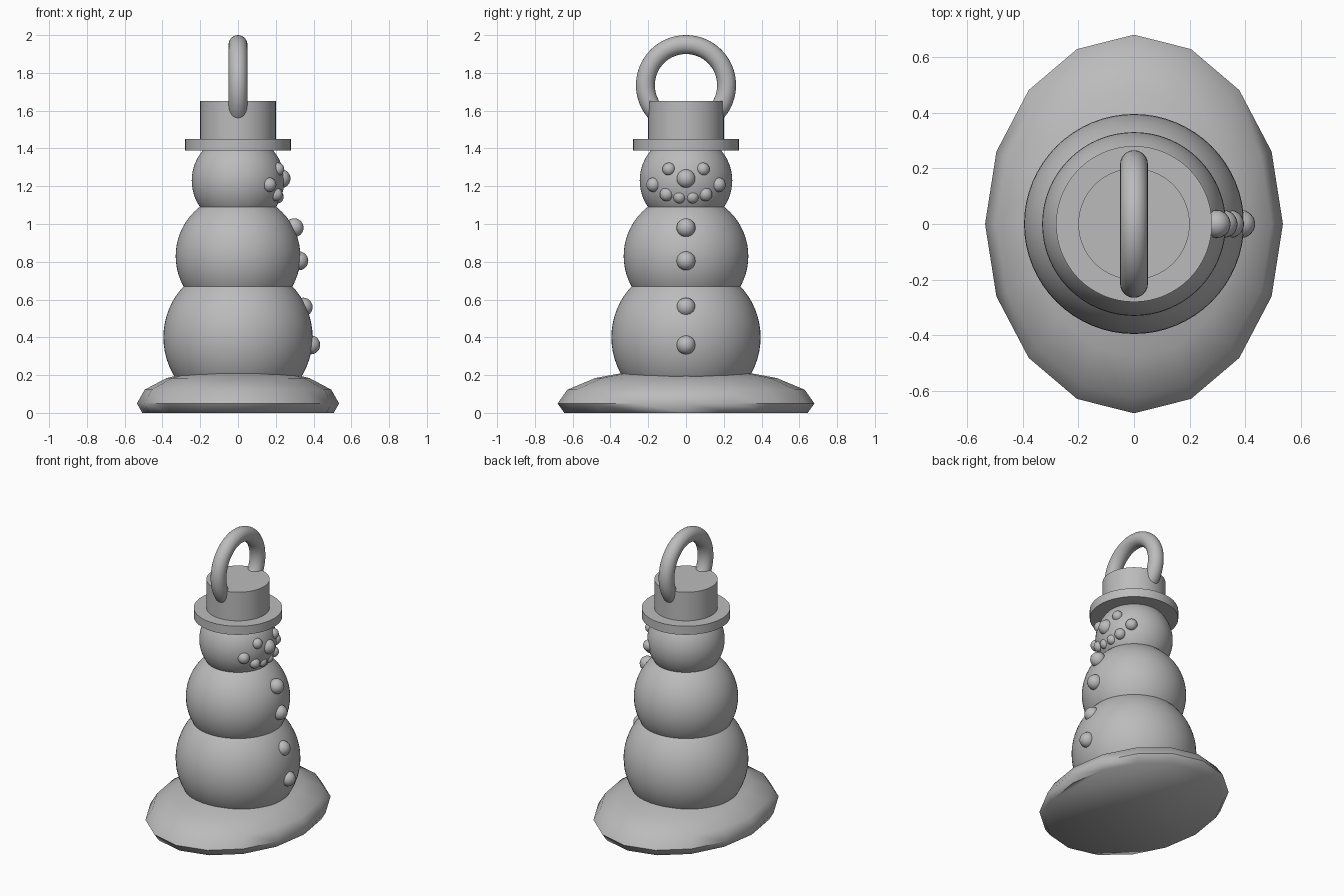
import bpy, bmesh, math
from mathutils import Vector

if "Cube" in bpy.data.objects:
    bpy.data.objects.remove(bpy.data.objects["Cube"])

grey = bpy.data.materials.new("plain_grey")
grey.diffuse_color = (0.5, 0.5, 0.5, 1)
grey.use_nodes = True
grey.node_tree.nodes["Principled BSDF"].inputs["Base Color"].default_value = grey.diffuse_color


def finish(name, angle=40):
    ob = bpy.context.object
    ob.name = name
    ob.data.materials.append(grey)
    bpy.ops.object.shade_smooth_by_angle(angle=math.radians(angle))
    return ob


def ball(name, r, loc, seg=48, rings=24):
    bpy.ops.mesh.primitive_uv_sphere_add(segments=seg, ring_count=rings, radius=r, location=loc)
    return finish(name)


def disc(name, r, z0, z1):
    bpy.ops.mesh.primitive_cylinder_add(vertices=64, radius=r, depth=z1 - z0,
                                        location=(0, 0, (z0 + z1) / 2))
    return finish(name)


# Snow mound: coarse flattened sphere cut flat at the ground
bpy.ops.mesh.primitive_uv_sphere_add(segments=16, ring_count=8, radius=1)
mound = bpy.context.object
bm = bmesh.new()
bm.from_mesh(mound.data)
for v in bm.verts:
    v.co = Vector((v.co.x * 0.535, v.co.y * 0.68, v.co.z * 0.19 + 0.05))
cut = bmesh.ops.bisect_plane(bm, geom=bm.verts[:] + bm.edges[:] + bm.faces[:],
                             plane_co=(0, 0, 0), plane_no=(0, 0, 1), clear_inner=True)
rim = [e for e in cut["geom_cut"] if isinstance(e, bmesh.types.BMEdge)]
bmesh.ops.contextual_create(bm, geom=rim)
bmesh.ops.recalc_face_normals(bm, faces=bm.faces[:])
bm.to_mesh(mound.data)
bm.free()
finish("snow_mound", 60)

# Three stacked snowballs
ball("lower_body", 0.395, (0, 0, 0.40), 64, 32)
ball("middle_body", 0.33, (0, 0, 0.83), 64, 32)
ball("head", 0.245, (0, 0, 1.23), 64, 32)

# Top hat
disc("hat_brim", 0.28, 1.39, 1.45)
disc("hat_crown", 0.20, 1.44, 1.65)

# Hanging ring sunk into the hat
bpy.ops.mesh.primitive_torus_add(major_segments=64, minor_segments=24, major_radius=0.215,
                                 minor_radius=0.05, location=(0, 0, 1.735),
                                 rotation=(0, math.pi / 2, 0))
finish("hanging_ring")

# Nose and buttons down the front
ball("nose", 0.05, (0.228, 0, 1.24), 24, 12)
for i, (x, z) in enumerate([(0.297, 0.98), (0.322, 0.805), (0.345, 0.56), (0.385, 0.36)]):
    ball(f"button_{i + 1}", 0.05, (x, 0, z), 24, 12)

# Eyes and mouth stones, mirrored across the face
for side, s in (("left", 1), ("right", -1)):
    ball(f"{side}_eye", 0.035, (0.21, s * 0.09, 1.29), 24, 12)
    for i, (x, y, z, r) in enumerate([(0.165, 0.172, 1.208, 0.038),
                                      (0.20, 0.103, 1.157, 0.036),
                                      (0.208, 0.034, 1.143, 0.034)]):
        ball(f"{side}_mouth_stone_{i + 1}", r, (x, s * y, z), 24, 12)
